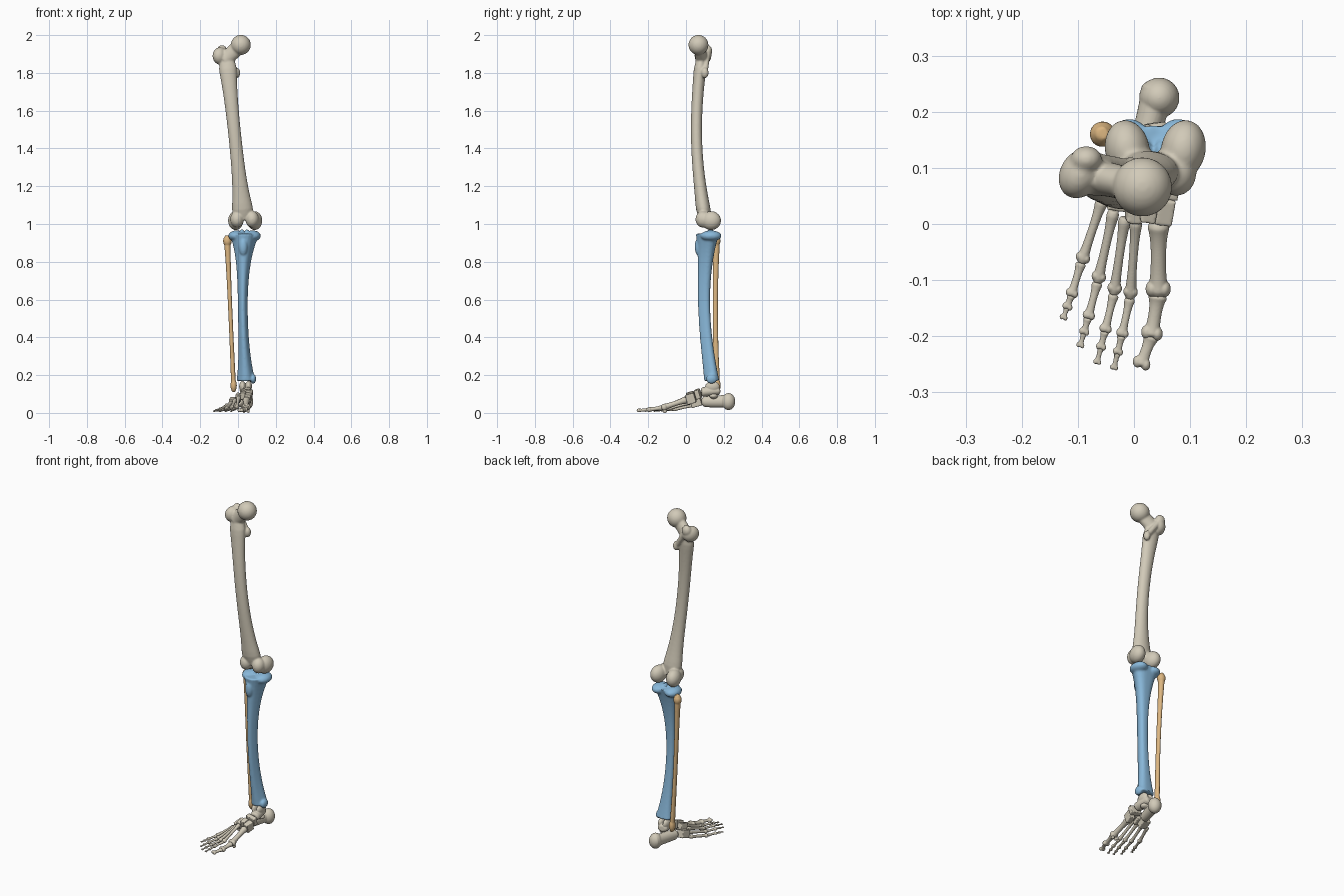
import bpy, bmesh, math
from mathutils import Vector, Matrix, Euler

cube = bpy.data.objects.get("Cube")
if cube:
    bpy.data.objects.remove(cube, do_unlink=True)


def material(name, rgb):
    made = bpy.data.materials.new(name)
    made.use_nodes = True
    made.diffuse_color = (*rgb, 1)
    shader = made.node_tree.nodes["Principled BSDF"]
    shader.inputs["Base Color"].default_value = (*rgb, 1)
    shader.inputs["Roughness"].default_value = 0.7
    return made


IVORY = material("ivory bone", (0.64, 0.59, 0.48))
BLUE = material("blue bone", (0.25, 0.48, 0.7))
TAN = material("tan bone", (0.72, 0.47, 0.22))


def add_shaft(bm, start, end, low, high, waist, bow=(0, 0, 0), corners=0.0, cap=0.4):
    """Oval shaft that bows sideways, flares at both ends and rounds off at its caps.
    low, high and waist are (side, depth) radii; corners makes it three-cornered."""
    start, end, bow = Vector(start), Vector(end), Vector(bow)
    low, high, waist = Vector(low), Vector(high), Vector(waist)
    along = (end - start).normalized()
    upright = abs(along.z) > 0.7
    side = along.cross(Vector((0, 1, 0) if upright else (0, 0, 1))).normalized()
    depth = side.cross(along)
    steps, sides = 30, 24
    rings = []
    for step in range(steps + 1):
        t = step / steps
        centre = start.lerp(end, t) + bow * math.sin(math.pi * t)
        radius = waist + (low - waist) * (1 - t) ** 6 + (high - waist) * t ** 6
        radius *= math.sqrt(min(1, cap + 8 * min(t, 1 - t)))
        ring = []
        for k in range(sides):
            angle = math.tau * k / sides
            swell = 1 + corners * math.cos(3 * (angle + math.pi / 2))
            offset = side * radius.x * math.cos(angle) + depth * radius.y * math.sin(angle)
            ring.append(bm.verts.new(centre + offset * swell))
        rings.append(ring)
    for lower, upper in zip(rings, rings[1:]):
        for k in range(sides):
            after = (k + 1) % sides
            bm.faces.new((lower[k], lower[after], upper[after], upper[k]))
    bm.faces.new(rings[0][::-1])
    bm.faces.new(rings[-1])


def placed(centre, size, turn):
    rotation = Euler([math.radians(angle) for angle in turn]).to_matrix().to_4x4()
    return Matrix.Translation(centre) @ rotation @ Matrix.Diagonal((*size, 1))


def add_knob(bm, centre, radii, turn=(0, 0, 0)):
    bmesh.ops.create_uvsphere(bm, u_segments=24, v_segments=16, radius=1,
                              matrix=placed(centre, radii, turn))


def add_block(bm, centre, half_size, turn):
    bmesh.ops.create_cube(bm, size=2, matrix=placed(centre, half_size, turn))


def finish(name, bm, colour, voxel=0.0025, relax=4):
    """Fuse the pieces of one bone into a single smooth surface."""
    bmesh.ops.recalc_face_normals(bm, faces=bm.faces)
    mesh = bpy.data.meshes.new(name)
    bm.to_mesh(mesh)
    bm.free()
    bone = bpy.data.objects.new(name, mesh)
    bpy.context.collection.objects.link(bone)
    fuse = bone.modifiers.new("fuse", 'REMESH')
    fuse.mode, fuse.voxel_size = 'VOXEL', voxel
    soften = bone.modifiers.new("soften", 'SMOOTH')
    soften.factor, soften.iterations = 0.5, relax
    graph = bpy.context.evaluated_depsgraph_get()
    fused = bpy.data.meshes.new_from_object(bone.evaluated_get(graph))
    bone.modifiers.clear()
    bone.data = fused
    fused.materials.clear()
    fused.materials.append(colour)
    for face in fused.polygons:
        face.use_smooth = True
        face.material_index = 0


# Thigh bone: shaft, neck and ball, outer knob, ridge down to the inner knob
bm = bmesh.new()
hip = Vector((0.015, 0.066, 1.948))
outer_knob = Vector((-0.095, 0.09, 1.89))
inner_knob = Vector((-0.006, 0.1, 1.8))
add_shaft(bm, (0.03, 0.1, 1.02), (-0.06, 0.08, 1.88), low=(0.07, 0.045), high=(0.056, 0.036),
          waist=(0.033, 0.029), bow=(0, -0.034, 0))
add_shaft(bm, (-0.07, 0.085, 1.87), hip, low=(0.036, 0.042), high=(0.034, 0.036),
          waist=(0.03, 0.04), cap=1)
add_knob(bm, hip, [0.053] * 3)
add_knob(bm, outer_knob, (0.037, 0.047, 0.046), turn=(0, 0, -30))
crest = outer_knob + Vector((0.01, 0.025, 0.025))
add_knob(bm, crest, (0.028, 0.024, 0.032))
add_shaft(bm, crest, inner_knob, low=[0.02] * 2, high=[0.015] * 2, waist=[0.015] * 2)
add_knob(bm, inner_knob, (0.018, 0.02, 0.028))
# Paired knee rollers with a groove in front and a notch behind
for way in (-1, 1):
    add_knob(bm, (0.038 + way * 0.05, 0.133, 1.018), (0.04, 0.053, 0.05), turn=(0, 0, -10 * way))
    add_knob(bm, (0.035 + way * 0.04, 0.09, 1.025), (0.036, 0.04, 0.044))
finish("femur", bm, IVORY, voxel=0.005)

# Shin bone: three-cornered shaft, front bump, inner ankle knob, paired plateau
bm = bmesh.new()
add_shaft(bm, (0.042, 0.14, 0.17), (0.035, 0.12, 0.95), low=(0.048, 0.04), high=(0.078, 0.062),
          waist=(0.024, 0.031), bow=(-0.013, -0.031, 0), corners=0.1, cap=1)
add_knob(bm, (0.028, 0.07, 0.88), (0.024, 0.024, 0.05))
add_knob(bm, (0.08, 0.135, 0.18), (0.016, 0.028, 0.026))
for way in (-1, 1):
    add_knob(bm, (0.035 + way * 0.043, 0.132, 0.937), (0.043, 0.056, 0.029))
    add_knob(bm, (0.034 + way * 0.012, 0.13, 0.955), (0.009, 0.02, 0.019))
finish("tibia", bm, BLUE, voxel=0.005)

# Outer calf bone
bm = bmesh.new()
add_shaft(bm, (-0.022, 0.165, 0.11), (-0.058, 0.162, 0.94), low=(0.014, 0.018), high=(0.02, 0.02),
          waist=(0.011, 0.014), bow=(0, -0.008, 0))
add_knob(bm, (-0.023, 0.163, 0.145), (0.017, 0.021, 0.036))
add_knob(bm, (-0.056, 0.16, 0.91), (0.023, 0.023, 0.03))
finish("fibula", bm, TAN, voxel=0.004)

# Heel bone with its inner shelf
bm = bmesh.new()
add_shaft(bm, (0.046, 0.25, 0.062), (0.003, 0.085, 0.06), low=(0.034, 0.042), high=(0.025, 0.026),
          waist=(0.026, 0.032))
add_knob(bm, (0.045, 0.225, 0.06), (0.036, 0.036, 0.045))
add_knob(bm, (0.05, 0.145, 0.09), (0.022, 0.022, 0.014))
finish("calcaneus", bm, IVORY)

# Ankle bone with a grooved dome
bm = bmesh.new()
add_shaft(bm, (0.036, 0.18, 0.118), (0.049, 0.08, 0.11), low=(0.028, 0.02), high=(0.026, 0.025),
          waist=(0.03, 0.025))
for way in (-1, 1):
    add_knob(bm, (0.04 + way * 0.016, 0.14, 0.14), (0.018, 0.038, 0.029))
finish("talus", bm, IVORY)

# Midfoot: softened wedges given by centre and half sizes
midfoot = {
    "navicular": ((0.047, 0.063, 0.1), (0.031, 0.013, 0.025)),
    "cuboid": ((-0.023, 0.055, 0.056), (0.023, 0.029, 0.022)),
    "inner_cuneiform": ((0.053, 0.026, 0.076), (0.016, 0.024, 0.027)),
    "middle_cuneiform": ((0.026, 0.025, 0.092), (0.014, 0.02, 0.02)),
    "outer_cuneiform": ((0.002, 0.028, 0.08), (0.014, 0.024, 0.022)),
}
for name, (centre, half_size) in midfoot.items():
    bm = bmesh.new()
    add_block(bm, centre, half_size, turn=(15, 8, -8))
    finish(name, bm, IVORY, relax=14)


def toe_bone(name, start, end, thick, slim, flat):
    """Small long bone with a flared base and a two-knobbed head."""
    bm = bmesh.new()
    size = Vector((thick, thick * flat))
    add_shaft(bm, start, end, low=size * 1.1, high=size, waist=size * slim)
    side = Vector((0, 0, 1)).cross(end - start).normalized() * thick / 2
    for way in (-1, 1):
        add_knob(bm, start.lerp(end, 0.92) + side * way, Vector((0.55, 0.7, 0.8 * flat)) * thick)
    finish(name, bm, IVORY, voxel=0.002, relax=3)


def toe(name, joints, thick):
    """Chain of bones, thinner and flatter towards the tip."""
    parts = ["metatarsal", "near_phalanx", "middle_phalanx", "end_phalanx"]
    if len(joints) == 4:
        parts.remove("middle_phalanx")
    for rank, (part, start, end) in enumerate(zip(parts, joints, joints[1:])):
        toe_bone(name + "_" + part, start, end, thick * (1 - 0.14 * rank), 0.62, 1 - 0.12 * rank)


big_joints = [(0.044, 0.004, 0.07), (0.043, -0.126, 0.027), (0.031, -0.2, 0.017), (0.012, -0.252, 0.013)]
toe("big_toe", [Vector(joint) for joint in big_joints], 0.0215)

# Smaller toes fan outward: each joint steps sideways and down, and curves back
fan = [
    (Vector((0.004, 0.008, 0.082)), Vector((-0.02, 0, -0.0135)), 0.004),
    (Vector((-0.007, -0.132, 0.026)), Vector((-0.029, 0, -0.003)), 0.007),
    (Vector((-0.022, -0.2, 0.02)), Vector((-0.03, 0, -0.002)), 0.008),
    (Vector((-0.036, -0.258, 0.009)), Vector((-0.03, 0, 0)), 0.01),
]
for i, name in enumerate(("second_toe", "third_toe", "fourth_toe", "little_toe")):
    joints = [first + step * i + Vector((0, curve * i * i, 0)) for first, step, curve in fan]
    joints.insert(3, joints[2].lerp(joints[3], 0.52))
    toe(name, joints, 0.0125)

# Pair of small bones under the ball of the foot
for name, x in (("inner_sesamoid", 0.054), ("outer_sesamoid", 0.032)):
    bm = bmesh.new()
    add_knob(bm, (x, -0.112, 0.009), (0.008, 0.012, 0.009))
    finish(name, bm, IVORY, voxel=0.002)
